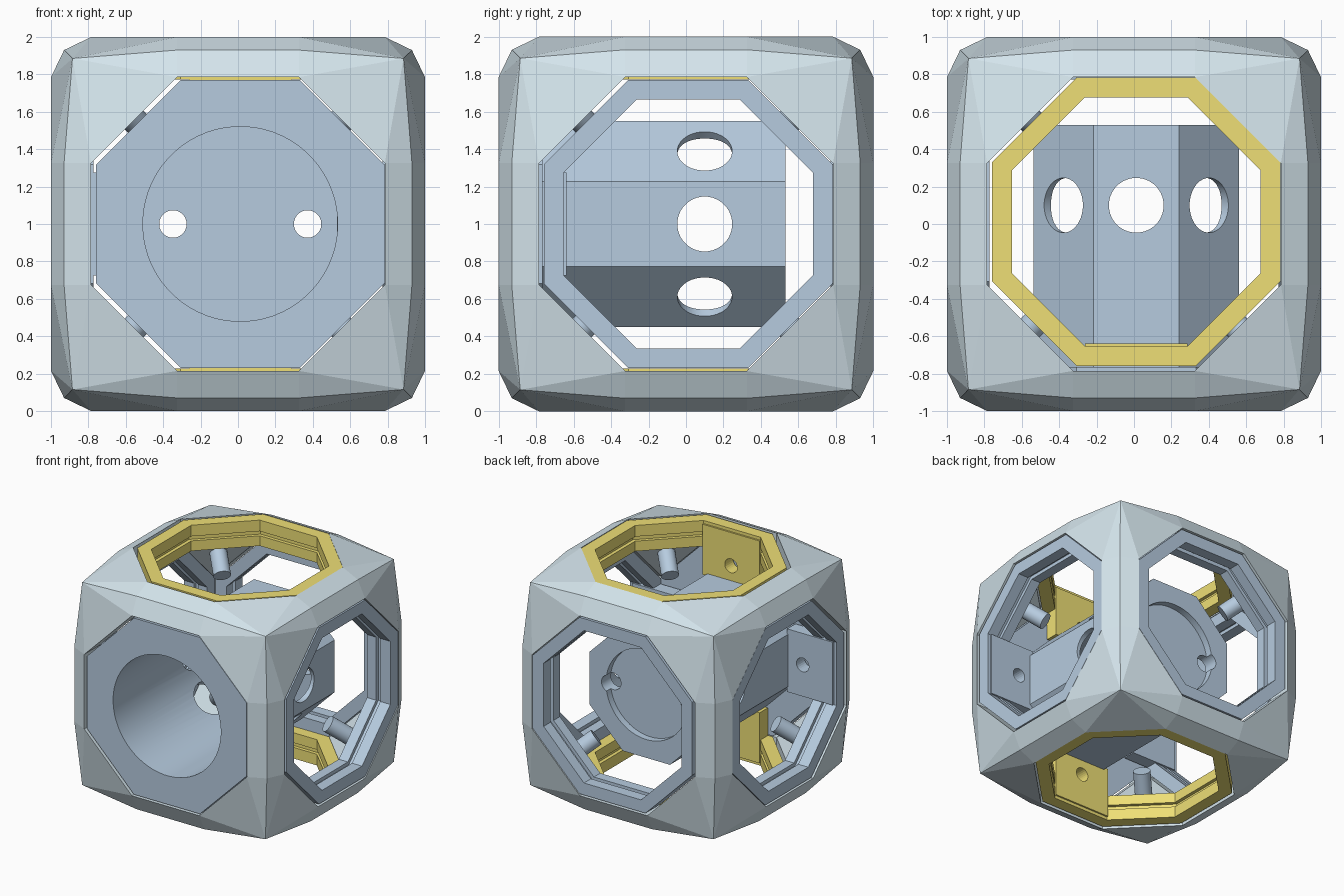
import bpy, bmesh, math
from mathutils import Vector
from itertools import product

if "Cube" in bpy.data.objects:
    bpy.data.objects.remove(bpy.data.objects["Cube"])

MID = Vector((0, 0, 1))
OFF = Vector((0.012, 0.012, 0))      # inserts sit slightly off centre


def material(name, rgb):
    m = bpy.data.materials.new(name)
    m.diffuse_color = (*rgb, 1)
    m.use_nodes = True
    m.node_tree.nodes["Principled BSDF"].inputs["Base Color"].default_value = m.diffuse_color
    return m


PALE = material("pale_shell", (0.66, 0.78, 0.84))
BLUE = material("blue_insert", (0.47, 0.60, 0.74))
YELLOW = material("yellow_insert", (0.86, 0.74, 0.18))


def finish(bm, name, mat):
    bmesh.ops.remove_doubles(bm, verts=bm.verts, dist=1e-5)
    bmesh.ops.recalc_face_normals(bm, faces=bm.faces)
    me = bpy.data.meshes.new(name)
    bm.to_mesh(me)
    bm.free()
    ob = bpy.data.objects.new(name, me)
    bpy.context.collection.objects.link(ob)
    if mat:
        me.materials.append(mat)
    return ob


def turned(name, profile, axis, centre, n=8, closed=False, mat=None):
    """Turn (apothem, height) profile around an axis with n sides."""
    q = Vector(axis).to_track_quat('Z', 'Y')
    k = 1 / math.cos(math.pi / n)
    bm = bmesh.new()
    loops = []
    for r, h in profile:
        loops.append([bm.verts.new(q @ Vector((
            r * k * math.cos((i + 0.5) * math.tau / n),
            r * k * math.sin((i + 0.5) * math.tau / n), h)) + centre) for i in range(n)])
    pairs = list(zip(loops, loops[1:]))
    if closed:
        pairs.append((loops[-1], loops[0]))
    else:
        bm.faces.new(loops[0])
        bm.faces.new(loops[-1])
    for a, b in pairs:
        for i in range(n):
            j = (i + 1) % n
            bm.faces.new((a[i], a[j], b[j], b[i]))
    return finish(bm, name, mat)


def cut(ob, cutters):
    for c in cutters:
        c.hide_render = True
        m = ob.modifiers.new("cut", 'BOOLEAN')
        m.operation, m.solver, m.object = 'DIFFERENCE', 'EXACT', c
        bpy.context.view_layer.objects.active = ob
        bpy.ops.object.modifier_apply(modifier=m.name)
        bpy.data.objects.remove(c)


# Outer shell: six octagonal openings, bevelled edges and corners
A = 0.785
T = A * math.tan(math.pi / 8)
E, C = 0.93, 0.885
bm = bmesh.new()


def face(k, s, pts):
    # cycle the axes by k and mirror by signs s
    bm.faces.new([bm.verts.new(Vector([p[(i - k) % 3] * s[i] for i in range(3)]) + MID)
                  for p in pts])


for s in product((1, -1), repeat=3):
    for k in range(3):
        a, b = (A, T, 1), (T, A, 1)
        e1, e2, c = (E, T, E), (T, E, E), (C, C, C)
        for tri in ((a, e1, c), (a, c, b), (b, c, e2)):
            face(k, s, tri)
        # diagonal wall of the opening
        face(k, s, (a, b, (T, A, A), (A, T, A)))
    # inner corner facet
    face(0, s, ((A, T, A), (T, A, A), (A, A, T)))
for k in range(3):
    for sx, sz in product((1, -1), repeat=2):
        s = [1, 1, 1]
        s[k], s[(k + 2) % 3] = sx, sz
        face(k, s, ((A, -T, 1), (A, T, 1), (E, T, E), (E, -T, E)))
        face(k, s, ((1, -T, A), (1, T, A), (E, T, E), (E, -T, E)))
        face(k, s, ((A, -T, 1), (A, T, 1), (A, T, A), (A, -T, A)))
        face(k, s, ((1, -T, A), (1, T, A), (A, T, A), (A, -T, A)))
finish(bm, "outer_shell", PALE)

# Octagonal window rings with an inner groove
ring_profile = [(0.77, 0.772), (0.77, 0.997), (0.665, 0.997), (0.665, 0.90),
                (0.695, 0.90), (0.695, 0.86), (0.665, 0.86), (0.665, 0.772)]
rings = {"top": (0, 0, 1), "bottom": (0, 0, -1), "right": (1, 0, 0),
         "left": (-1, 0, 0), "back": (0, 1, 0)}
for name, axis in rings.items():
    ax = Vector(axis)
    centre = MID + OFF - ax * OFF.dot(ax)
    mat = YELLOW if axis[2] else BLUE
    turned(name + "_ring", ring_profile, ax, centre, closed=True, mat=mat)
    if name == "back":
        continue
    # Tab joining this ring to the front plug, with a pin hole
    side = Vector((0, 0, 1)) if axis[0] else Vector((1, 0, 0))
    bm = bmesh.new()
    corners = [(w, y, h) for w, y, h in product((-0.275, 0.275), (-0.765, -0.65), (0.53, 0.97))]
    for w, y, h in corners:
        bm.verts.new(centre + side * w + ax * h + Vector((0, y, 0)))
    bmesh.ops.convex_hull(bm, input=bm.verts)
    bmesh.ops.dissolve_limit(bm, angle_limit=0.01, verts=bm.verts, edges=bm.edges)
    tab = finish(bm, name + "_tab", mat)
    hole = turned("pin_hole", [(0.06, -0.9), (0.06, -0.5)], (0, 1, 0),
                  centre + ax * 0.68, n=24)
    cut(tab, [hole])

# Front plug and octagonal core, bored from the front
Y = Vector((0, 1, 0))
core_mid = MID + Vector((0.012, 0, 0))
core = turned("front_plug_core", [(0.77, -0.997), (0.77, -0.765), (0.55, -0.765), (0.55, 0.53)],
              Y, core_mid, mat=BLUE)
cutters = [turned("bore", [(0.52, -1.2), (0.52, 0.40)], Y, core_mid, n=64),
           turned("back_recess", [(0.39, 0.47), (0.39, 0.7)], Y, core_mid, n=64)]
for x in (-0.36, 0.36):
    cutters.append(turned("floor_hole", [(0.073, 0.2), (0.073, 0.8)], Y,
                          core_mid + Vector((x, 0, 0)), n=32))
for i in range(8):
    t = i * math.pi / 4
    d = Vector((math.cos(t), 0, math.sin(t)))
    cutters.append(turned("side_hole", [(0.146, 0.42), (0.146, 0.7)], d,
                          core_mid + Vector((0, 0.1, 0)), n=32))
cut(core, cutters)
bpy.ops.object.select_all(action='DESELECT')
core.select_set(True)
bpy.context.view_layer.objects.active = core
bpy.ops.object.shade_smooth_by_angle(angle=math.radians(25))

# Corner pegs pointing inwards from the shell
for i, s in enumerate(product((1, -1), repeat=3)):
    r3 = math.sqrt(3)
    peg = turned(f"corner_peg_{i + 1}", [(0.07, 0.51 * r3), (0.07, 0.66 * r3)],
                 s, MID, n=24, mat=BLUE)
    bpy.ops.object.select_all(action='DESELECT')
    peg.select_set(True)
    bpy.context.view_layer.objects.active = peg
    bpy.ops.object.shade_smooth_by_angle(angle=math.radians(30))
